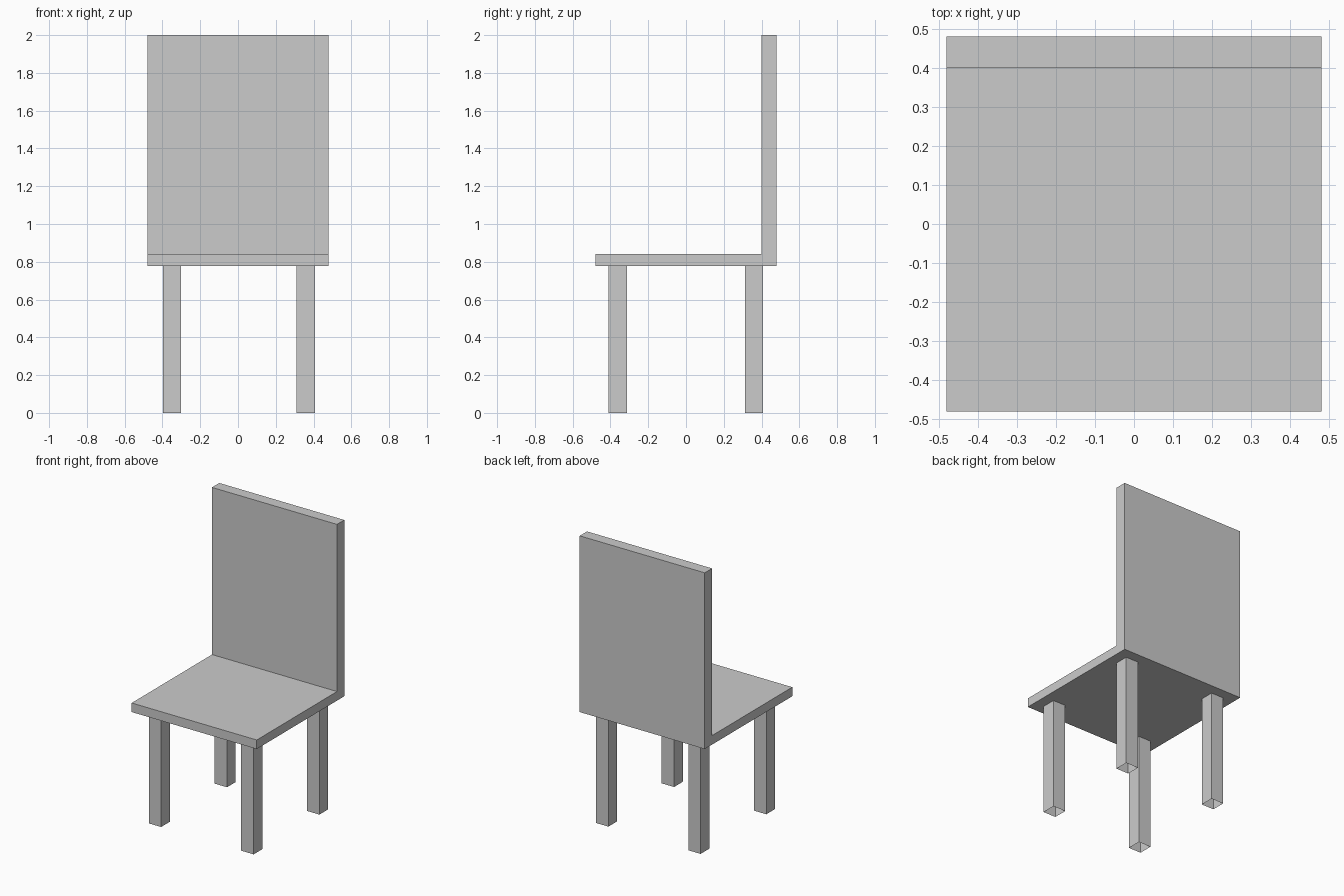
import bpy
import bmesh

old = bpy.data.objects.get("Cube")
if old:
    bpy.data.objects.remove(old, do_unlink=True)

# Single grey finish
grey = bpy.data.materials.new("plain_grey")
grey.use_nodes = True
colour = (0.6, 0.6, 0.6, 1)
grey.diffuse_color = colour
grey.node_tree.nodes["Principled BSDF"].inputs["Base Color"].default_value = colour


def extrude_profile(name, points, offset, open_start=False):
    """Extrude a closed outline along offset, optionally leaving its start open."""
    bm = bmesh.new()
    start = bm.faces.new([bm.verts.new(p) for p in points])
    result = bmesh.ops.extrude_face_region(bm, geom=[start], use_keep_orig=True)
    moved = [v for v in result["geom"] if isinstance(v, bmesh.types.BMVert)]
    bmesh.ops.translate(bm, verts=moved, vec=offset)
    bmesh.ops.recalc_face_normals(bm, faces=bm.faces)
    if open_start:
        bmesh.ops.delete(bm, geom=[start], context="FACES_ONLY")
    mesh = bpy.data.meshes.new(name)
    bm.to_mesh(mesh)
    bm.free()
    mesh.materials.append(grey)
    obj = bpy.data.objects.new(name, mesh)
    bpy.context.collection.objects.link(obj)
    return obj


# Seat and backrest share one L-shaped side profile
half = 0.48
seat_bottom, seat_top, back_front = 0.777, 0.84, 0.40
profile = [(-half, seat_bottom), (half, seat_bottom), (half, 2),
           (back_front, 2), (back_front, seat_top), (-half, seat_top)]
extrude_profile("seat_and_backrest", [(-half, y, z) for y, z in profile],
                (2 * half, 0, 0))

# Square hollow legs, open at the floor
left_x, right_x = (0.31, 0.407), (-0.398, -0.303)
front_y, back_y = (-0.41, -0.312), (0.312, 0.408)
for side, (x0, x1) in (("left", left_x), ("right", right_x)):
    for end, (y0, y1) in (("front", front_y), ("back", back_y)):
        square = [(x0, y0, 0), (x1, y0, 0), (x1, y1, 0), (x0, y1, 0)]
        extrude_profile(f"{end}_{side}_leg", square, (0, 0, seat_bottom),
                        open_start=True)
